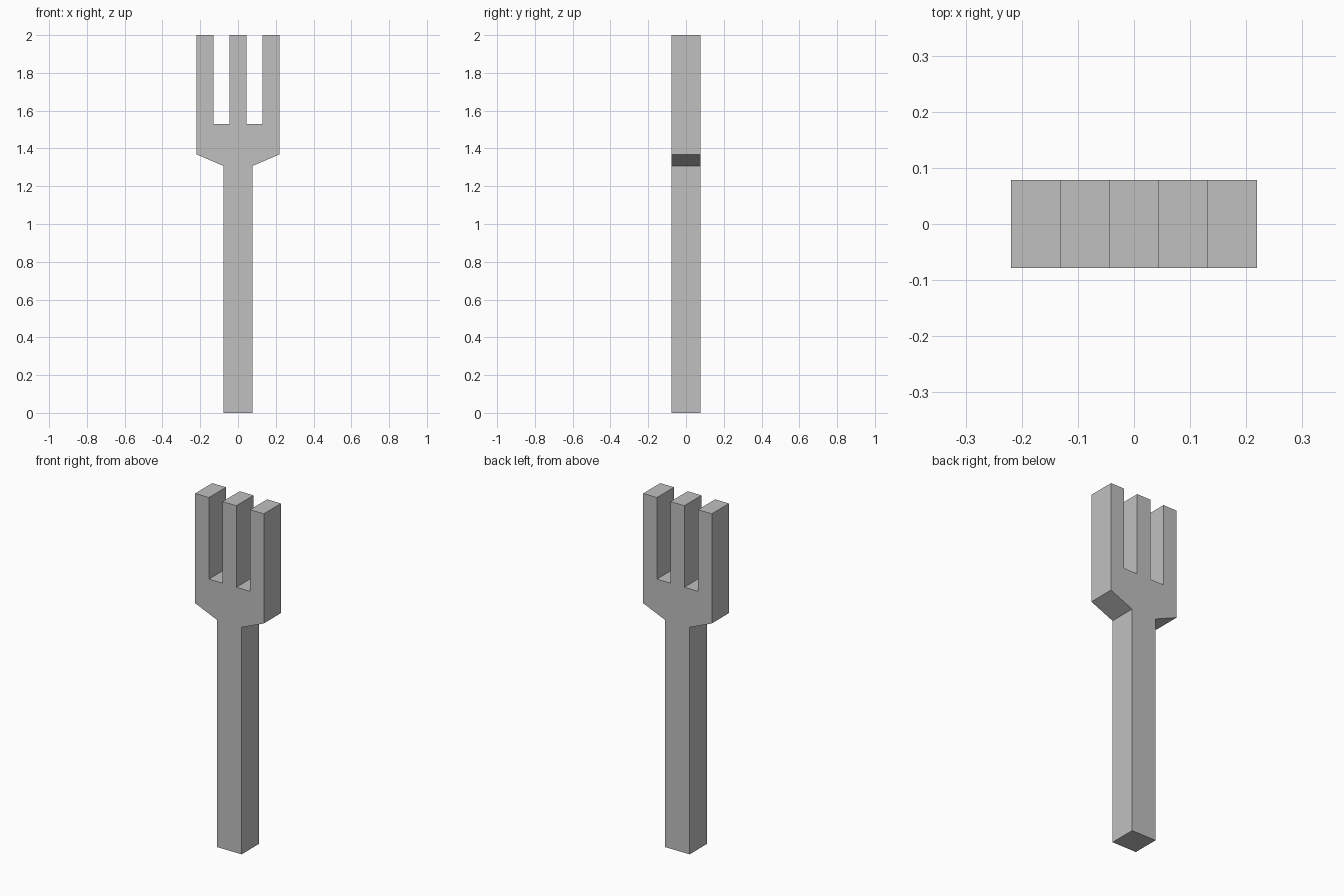
import bpy
import bmesh

# Remove the default cube
cube = bpy.data.objects.get("Cube")
if cube:
    bpy.data.objects.remove(cube, do_unlink=True)

HALF_DEPTH = 0.078
HANDLE = 0.078                      # half width of the handle
PRONG, SLOT, HEAD = 0.044, 0.131, 0.219  # half widths across the head
SHOULDER, FLARE, ROOT, TIP = 1.308, 1.368, 1.53, 2.0

# Plain grey metal
grey = bpy.data.materials.new("grey")
grey.use_nodes = True
colour = (0.53, 0.53, 0.53, 1)
grey.diffuse_color = colour
grey.node_tree.nodes["Principled BSDF"].inputs["Base Color"].default_value = colour

# Right-hand half of the outline, from the foot up and over to the middle prong
half = [(HANDLE, 0), (HANDLE, SHOULDER), (HEAD, FLARE), (HEAD, TIP),
        (SLOT, TIP), (SLOT, ROOT), (PRONG, ROOT), (PRONG, TIP)]
outline = half + [(-x, z) for x, z in reversed(half)]

# Fork: outline filled and extruded through its thickness
bm = bmesh.new()
face = bm.faces.new([bm.verts.new((x, -HALF_DEPTH, z)) for x, z in outline])
result = bmesh.ops.extrude_face_region(bm, geom=[face], use_keep_orig=True)
moved = [g for g in result["geom"] if isinstance(g, bmesh.types.BMVert)]
bmesh.ops.translate(bm, verts=moved, vec=(0, 2 * HALF_DEPTH, 0))
bmesh.ops.recalc_face_normals(bm, faces=bm.faces)

mesh = bpy.data.meshes.new("fork")
bm.to_mesh(mesh)
bm.free()
mesh.materials.append(grey)
fork = bpy.data.objects.new("fork", mesh)
bpy.context.collection.objects.link(fork)
